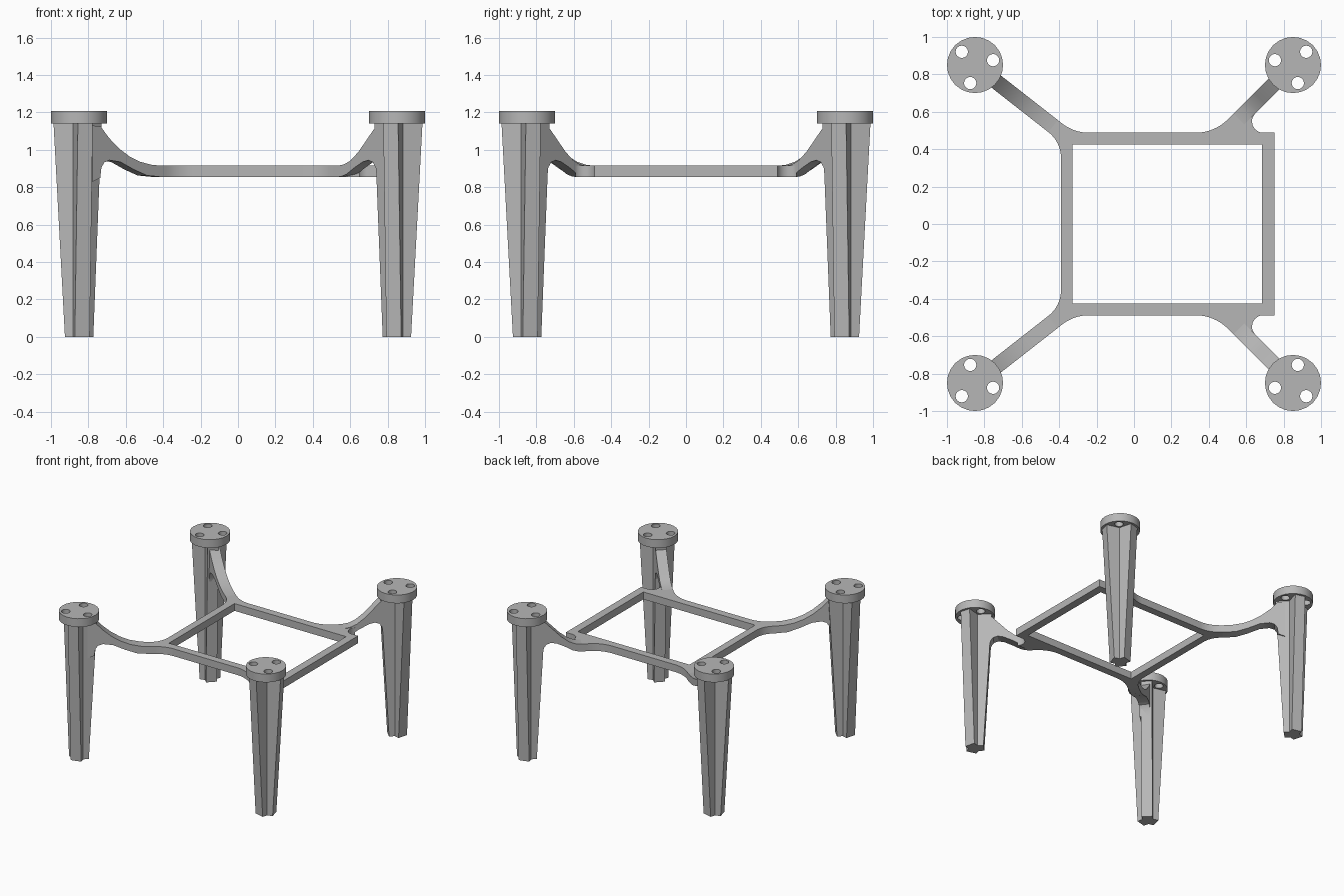
import bpy, bmesh, math
from mathutils import Vector

old = bpy.data.objects.get("Cube")
if old:
    bpy.data.objects.remove(old, do_unlink=True)

grey = bpy.data.materials.new("plain grey")
grey.use_nodes = True
colour = (0.47, 0.47, 0.47, 1)
grey.diffuse_color = colour
grey.node_tree.nodes["Principled BSDF"].inputs["Base Color"].default_value = colour

LEG = 0.85            # leg centre in x and y
HALF = 0.041          # half width of leg lobes and arms
LOW, HIGH = 0.855, 0.915   # frame underside and top
CAP_LOW, CAP_HIGH = 1.14, 1.208


def finish(name, bm):
    """Turn a bmesh into a shaded object."""
    bmesh.ops.remove_doubles(bm, verts=bm.verts, dist=1e-5)
    bmesh.ops.recalc_face_normals(bm, faces=bm.faces)
    mesh = bpy.data.meshes.new(name)
    bm.to_mesh(mesh)
    bm.free()
    mesh.materials.clear()
    mesh.materials.append(grey)
    obj = bpy.data.objects.new(name, mesh)
    bpy.context.collection.objects.link(obj)
    bpy.ops.object.select_all(action='DESELECT')
    obj.select_set(True)
    bpy.context.view_layer.objects.active = obj
    bpy.ops.object.shade_smooth_by_angle(angle=math.radians(28))


def plate(name, outlines, z0, z1):
    """Flat plate from an outer outline followed by hole outlines."""
    curve = bpy.data.curves.new(name, 'CURVE')
    curve.dimensions = '2D'
    curve.fill_mode = 'BOTH'
    curve.extrude = (z1 - z0) / 2
    for pts in outlines:
        spline = curve.splines.new('POLY')
        spline.points.add(len(pts) - 1)
        for point, p in zip(spline.points, pts):
            point.co = (p[0], p[1], 0, 1)
        spline.use_cyclic_u = True
    temp = bpy.data.objects.new(name + " outline", curve)
    bpy.context.collection.objects.link(temp)
    bpy.context.view_layer.update()
    mesh = bpy.data.meshes.new_from_object(
        temp.evaluated_get(bpy.context.evaluated_depsgraph_get()))
    bm = bmesh.new()
    bm.from_mesh(mesh)
    bmesh.ops.translate(bm, verts=bm.verts, vec=(0, 0, (z0 + z1) / 2))
    bpy.data.objects.remove(temp, do_unlink=True)
    bpy.data.meshes.remove(mesh)
    finish(name, bm)


def prism(name, ring_a, ring_b):
    """Solid between two matching rings of points."""
    bm = bmesh.new()
    a = [bm.verts.new(p) for p in ring_a]
    b = [bm.verts.new(p) for p in ring_b]
    bm.faces.new(a)
    bm.faces.new(b)
    for i in range(len(a)):
        j = (i + 1) % len(a)
        bm.faces.new((a[i], a[j], b[j], b[i]))
    finish(name, bm)


def circle(cx, cy, r, n):
    return [(cx + r * math.cos(math.tau * i / n), cy + r * math.sin(math.tau * i / n))
            for i in range(n)]


def fillet(corner, a, b, length, n=10):
    """Arc tangent to directions a and b leaving the corner."""
    half = a.angle(b) / 2
    centre = corner + (a + b).normalized() * length / math.cos(half)
    r = length * math.tan(half)
    u, v = corner + a * length - centre, corner + b * length - centre
    return [centre + u.lerp(v, i / n).normalized() * r for i in range(n + 1)]


def lobed(cx, cy, out, reach, z):
    """Three-lobed section with grooves facing the screw holes."""
    pts = []
    for k in range(3):
        ang = out + math.radians(60 + 120 * k)
        c, s = math.cos(ang), math.sin(ang)
        for w in (-HALF, HALF):
            pts.append((cx + reach * c - w * s, cy + reach * s + w * c, z))
        groove = ang + math.radians(60)
        d = HALF / math.sin(math.radians(60))
        pts.append((cx + d * math.cos(groove), cy + d * math.sin(groove), z))
    return pts


# Arm side profiles: (distance from leg centre, height)
under_leg = [(0.06, 0.83), (0.112, 0.85), (0.12, 0.905), (0.14, 0.933), (0.175, 0.945)]
long_profile = under_leg + [
    (0.25, 0.935), (0.34, 0.895), (0.43, 0.863), (0.53, LOW),
    (0.53, HIGH), (0.46, 0.92), (0.38, 0.937), (0.31, 0.965),
    (0.24, 1.007), (0.17, 1.065), (0.115, 1.125), (0.06, 1.13)]
short_profile = under_leg + [
    (0.22, 0.935), (0.29, 0.9), (0.34, 0.87), (0.38, 0.858), (0.41, LOW),
    (0.41, HIGH), (0.36, 0.922), (0.31, 0.943), (0.25, 0.99),
    (0.134, 1.11), (0.1, 1.13), (0.06, 1.13)]

long_dir = Vector((0.46, -0.36)).normalized()
short_dir = Vector((-1, -1)).normalized()

# Legs, caps and arms at the four corners
for sx, side in ((-1, "right"), (1, "left")):
    for sy, end in ((-1, "front"), (1, "back")):
        tag = f"{end}_{side}"
        cx, cy = sx * LEG, sy * LEG
        out = math.atan2(sy, sx)
        prism(tag + "_leg", lobed(cx, cy, out, 0.067, 0), lobed(cx, cy, out, 0.13, CAP_LOW))

        holes = [circle(cx + 0.1 * math.cos(out + k * math.tau / 3),
                        cy + 0.1 * math.sin(out + k * math.tau / 3), 0.033, 16)
                 for k in range(3)]
        plate(tag + "_cap", [circle(cx, cy, 0.15, 24)] + holes, CAP_LOW, CAP_HIGH)

        d = long_dir if sx < 0 else short_dir
        profile = long_profile if sx < 0 else short_profile
        d = Vector((d.x, d.y * sy))
        rings = [[(cx + d.x * s - d.y * w, cy + d.y * s + d.x * w, z) for s, z in profile]
                 for w in (-HALF, HALF)]
        prism(tag + "_arm", *rings)

# Square frame with filleted roots for the arms
X0, X1, Y = -0.39, 0.75, 0.488
left, right, down = Vector((-1, 0)), Vector((1, 0)), Vector((0, -1))

n = Vector((-long_dir.y, long_dir.x)) * HALF
leg = Vector((-LEG, LEG))
lower, upper = leg - n, leg + n
lower_corner = lower + long_dir * (X0 - lower.x) / long_dir.x
upper_corner = upper + long_dir * (Y - upper.y) / long_dir.y
half = fillet(lower_corner, down, -long_dir, 0.085)
half += [lower + long_dir * 0.53, upper + long_dir * 0.53]
half += fillet(upper_corner, -long_dir, right, 0.08)

n = Vector((-short_dir.y, short_dir.x)) * HALF
leg = Vector((LEG, LEG))
inner, outer = leg - n, leg + n
inner_corner = inner + short_dir * (Y - inner.y) / short_dir.y
outer_corner = outer + short_dir * (Y - outer.y) / short_dir.y
half += fillet(inner_corner, left, -short_dir, 0.1)
half += [inner + short_dir * 0.41]
half += fillet(outer_corner, -short_dir, right, 0.145, 14)
half += [Vector((X1, Y))]

outline = half + [Vector((p.x, -p.y)) for p in reversed(half)]
opening = [(-0.33, -0.426), (0.685, -0.426), (0.685, 0.426), (-0.33, 0.426)]
plate("frame", [outline, opening], LOW, HIGH)
